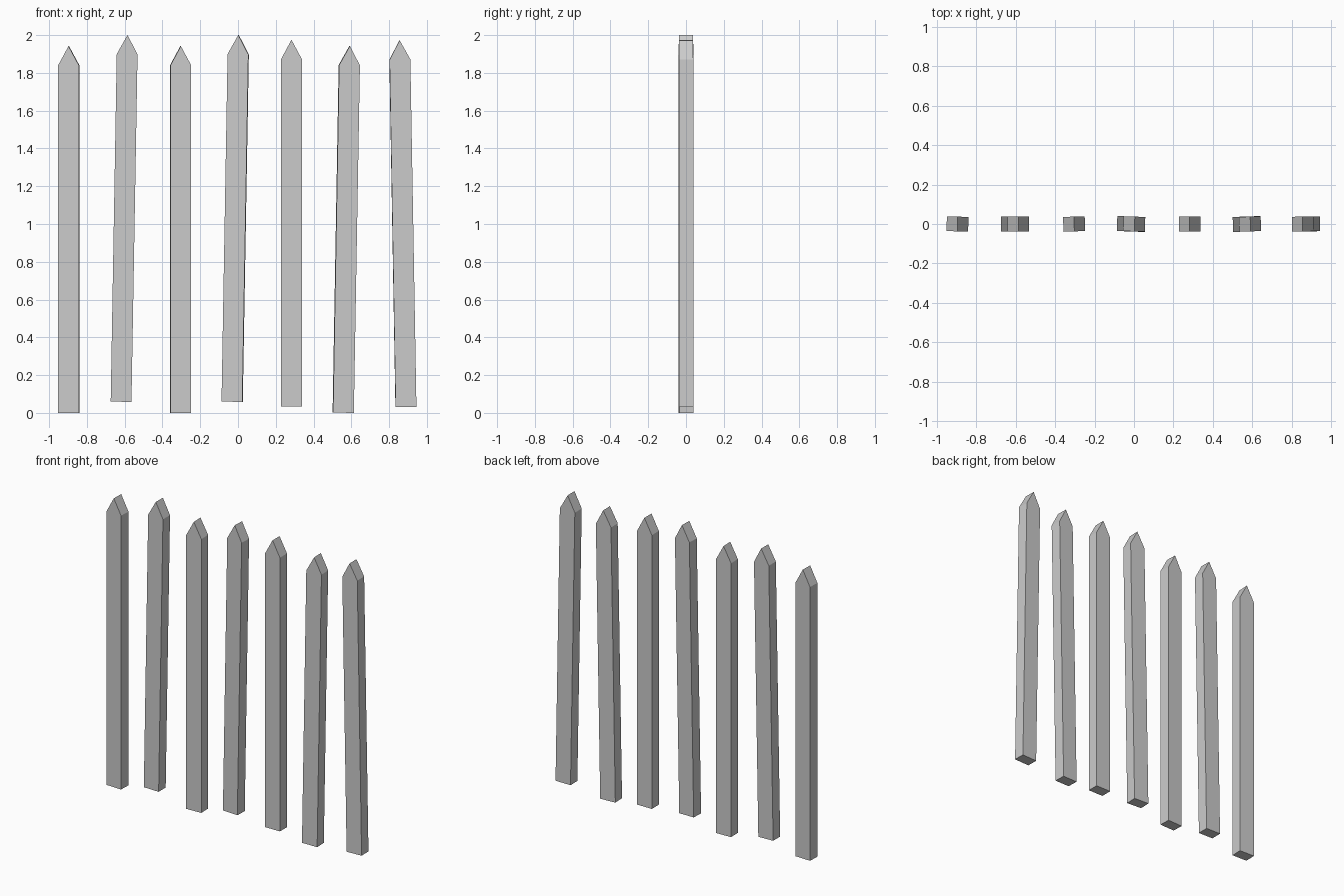
import bpy, bmesh
from math import radians
from mathutils import Matrix

if "Cube" in bpy.data.objects:
    bpy.data.objects.remove(bpy.data.objects["Cube"])

WIDTH, DEPTH, SHOULDER, TIP = 0.11, 0.075, 1.84, 1.942


def picket(name, x, z, lean, yaw):
    """Pointed board: a five-sided front profile extruded through its depth."""
    bm = bmesh.new()
    w = WIDTH / 2
    profile = [(-w, 0), (w, 0), (w, SHOULDER), (0, TIP), (-w, SHOULDER)]
    front = bm.faces.new([bm.verts.new((px, -DEPTH / 2, pz)) for px, pz in profile])
    ext = bmesh.ops.extrude_face_region(bm, geom=[front], use_keep_orig=True)
    back = [v for v in ext["geom"] if isinstance(v, bmesh.types.BMVert)]
    bmesh.ops.translate(bm, verts=back, vec=(0, DEPTH, 0))
    bmesh.ops.recalc_face_normals(bm, faces=bm.faces)
    mesh = bpy.data.meshes.new(name)
    bm.to_mesh(mesh)
    bm.free()
    obj = bpy.data.objects.new(name, mesh)
    bpy.context.collection.objects.link(obj)
    obj.matrix_world = (Matrix.Translation((x, 0, z))
                        @ Matrix.Rotation(radians(lean), 4, 'Y')
                        @ Matrix.Rotation(radians(yaw), 4, 'Z'))


# Bottom centre x, bottom z, sideways lean and twist of each picket
pickets = [
    (-0.896, 0.0, 0, -2),
    (-0.619, 0.059, 1, 0),
    (-0.304, 0.0, 0, 2),
    (-0.031, 0.059, 1, -2),
    (0.283, 0.033, 0, 0),
    (0.557, 0.001, 1, 2),
    (0.889, 0.031, -1, 1),
]
for i, (x, z, lean, yaw) in enumerate(pickets, 1):
    picket(f"fence_picket_{i}", x, z, lean, yaw)
